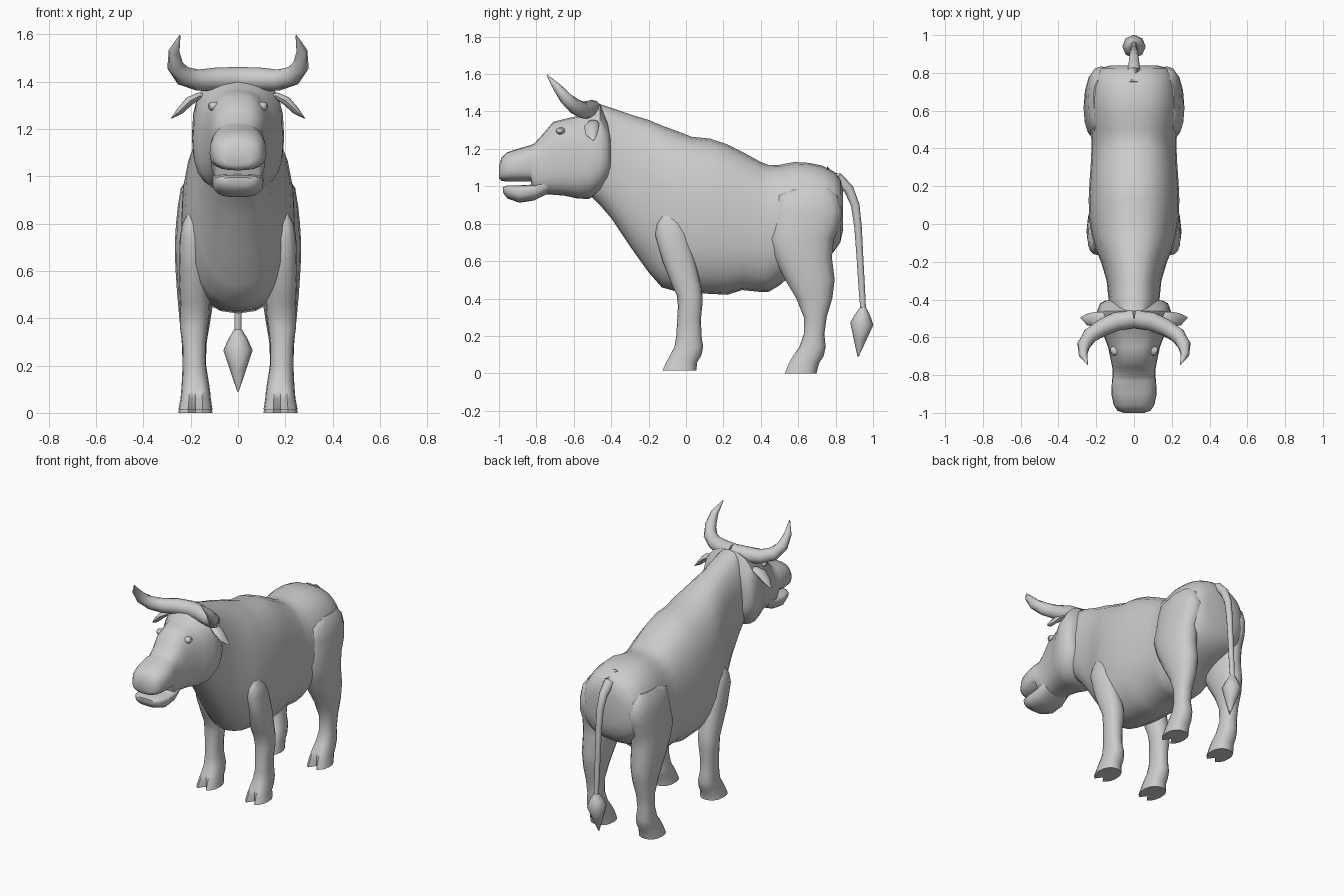
import bpy, bmesh, math
from mathutils import Vector

hide = bpy.data.materials.new("grey_hide")
hide.diffuse_color = (0.6, 0.6, 0.6, 1)


def power(v, n):
    return math.copysign(abs(v) ** (2 / n), v)


def skin(name, rings, mirror=False, sharp=45):
    """Bridge a list of point rings into one closed smooth mesh."""
    bm = bmesh.new()
    loops = [[bm.verts.new(p) for p in ring] for ring in rings]
    n = len(loops[0])
    for a, b in zip(loops, loops[1:]):
        for i in range(n):
            j = (i + 1) % n
            bm.faces.new((a[i], a[j], b[j], b[i]))
    bm.faces.new(loops[0])
    bm.faces.new(loops[-1])
    bmesh.ops.recalc_face_normals(bm, faces=bm.faces)
    me = bpy.data.meshes.new(name)
    bm.to_mesh(me)
    bm.free()
    me.materials.append(hide)
    me.shade_smooth()
    me.set_sharp_from_angle(angle=math.radians(sharp))
    ob = bpy.data.objects.new(name, me)
    bpy.context.collection.objects.link(ob)
    if mirror:
        mod = ob.modifiers.new("mirror", 'MIRROR')
        mod.use_mirror_merge = False
    return ob


def upright_rings(stations, n=2.3, mid=0.5, seg=24):
    """Stations (y, bottom, top, half width) become upright cross-sections."""
    rings = []
    for y, lo, hi, w in stations:
        zm = lo + (hi - lo) * mid
        ring = []
        for i in range(seg):
            t = math.tau * i / seg
            s = power(math.sin(t), n)
            z = zm + s * ((hi - zm) if s > 0 else (zm - lo))
            ring.append((w * power(math.cos(t), n), y, z))
        rings.append(ring)
    return rings


def leg_rings(stations, seg=16):
    """Stations (z, y0, y1, x0, x1, notch) become level cross-sections."""
    rings = []
    for z, y0, y1, x0, x1, notch in stations:
        ring = []
        for i in range(seg):
            t = math.tau * i / seg
            x = (x0 + x1) / 2 + (x1 - x0) / 2 * power(math.cos(t), 2.3)
            y = (y0 + y1) / 2 + (y1 - y0) / 2 * power(math.sin(t), 2.3)
            if i == seg * 3 // 4:      # cleft at the front of the hoof
                y += notch
            ring.append((x, y, z))
        rings.append(ring)
    return rings


def tube_rings(path, flat=1.0, seg=10):
    """Path points (x, y, z, radius) become rings across the path."""
    pts = [Vector(p[:3]) for p in path]
    rings = []
    for i, p in enumerate(pts):
        d = (pts[min(i + 1, len(pts) - 1)] - pts[max(i - 1, 0)]).normalized()
        side = Vector((0, 1, 0)) if abs(d.y) < 0.9 else Vector((1, 0, 0))
        side = (side - d * side.dot(d)).normalized()
        up = d.cross(side)
        r = path[i][3]
        rings.append([p + side * r * math.cos(math.tau * k / seg)
                      + up * r * flat * math.sin(math.tau * k / seg)
                      for k in range(seg)])
    return rings


# Trunk with neck, shoulders, belly and rump
skin("body", upright_rings([
    (-0.52, 0.96, 1.38, 0.11), (-0.46, 0.90, 1.44, 0.13),
    (-0.40, 0.83, 1.42, 0.135), (-0.30, 0.68, 1.385, 0.145),
    (-0.20, 0.54, 1.355, 0.175), (-0.13, 0.46, 1.325, 0.205),
    (-0.06, 0.44, 1.30, 0.225), (0.03, 0.43, 1.265, 0.238),
    (0.13, 0.425, 1.255, 0.24), (0.22, 0.42, 1.225, 0.236),
    (0.30, 0.445, 1.185, 0.23), (0.40, 0.435, 1.13, 0.225),
    (0.44, 0.435, 1.115, 0.225), (0.50, 0.47, 1.115, 0.23),
    (0.58, 0.54, 1.13, 0.236), (0.66, 0.58, 1.125, 0.236),
    (0.73, 0.61, 1.11, 0.228), (0.79, 0.65, 1.08, 0.21),
    (0.825, 0.70, 1.04, 0.18), (0.84, 0.77, 0.98, 0.12)], n=2.35, mid=0.46))

# Head and upper muzzle, stepping up over the open mouth
skin("head", upright_rings([
    (-0.405, 1.06, 1.30, 0.15), (-0.42, 1.02, 1.36, 0.18),
    (-0.46, 0.965, 1.44, 0.195), (-0.52, 0.932, 1.42, 0.19),
    (-0.58, 0.935, 1.375, 0.165), (-0.65, 0.95, 1.36, 0.138),
    (-0.71, 0.955, 1.345, 0.125), (-0.76, 0.955, 1.285, 0.115),
    (-0.81, 0.96, 1.23, 0.114), (-0.83, 1.025, 1.22, 0.117),
    (-0.90, 1.025, 1.20, 0.12), (-0.96, 1.025, 1.18, 0.107),
    (-0.988, 1.03, 1.15, 0.088), (-1.0, 1.045, 1.11, 0.055)],
    n=2.6, mid=0.42))

# Lower jaw
skin("jaw", upright_rings([
    (-0.978, 0.965, 0.995, 0.06), (-0.955, 0.935, 1.005, 0.09),
    (-0.89, 0.912, 1.005, 0.107), (-0.81, 0.925, 1.01, 0.108),
    (-0.74, 0.96, 1.05, 0.10)], n=2.8, mid=0.7))

# Eyes set into the sides of the head
skin("eye", tube_rings([
    (0.09, -0.67, 1.295, 0.026), (0.113, -0.672, 1.297, 0.024),
    (0.124, -0.674, 1.298, 0.013)], flat=0.8), mirror=True)

# Horns meeting across the top of the head
skin("horn", tube_rings([
    (0.0, -0.50, 1.412, 0.05), (0.09, -0.515, 1.41, 0.05),
    (0.17, -0.55, 1.407, 0.045), (0.232, -0.59, 1.425, 0.042),
    (0.266, -0.64, 1.468, 0.035), (0.27, -0.69, 1.53, 0.023),
    (0.246, -0.743, 1.595, 0.003)], seg=12), mirror=True)

# Drooping ears
skin("ear", tube_rings([
    (0.12, -0.49, 1.335, 0.022), (0.165, -0.495, 1.34, 0.03),
    (0.205, -0.505, 1.318, 0.04), (0.245, -0.505, 1.277, 0.032),
    (0.282, -0.495, 1.245, 0.004)], flat=0.5), mirror=True)

# Front legs with cloven hooves
skin("front_leg", leg_rings([
    (0.84, -0.13, -0.06, 0.17, 0.215, 0), (0.80, -0.155, -0.02, 0.14, 0.236, 0),
    (0.74, -0.165, 0.01, 0.14, 0.246, 0), (0.60, -0.125, 0.05, 0.13, 0.25, 0),
    (0.47, -0.075, 0.08, 0.118, 0.245, 0), (0.42, -0.05, 0.087, 0.12, 0.245, 0),
    (0.36, -0.043, 0.087, 0.128, 0.245, 0), (0.29, -0.047, 0.08, 0.135, 0.236, 0),
    (0.20, -0.052, 0.083, 0.135, 0.234, 0), (0.14, -0.062, 0.092, 0.125, 0.237, 0),
    (0.095, -0.092, 0.082, 0.118, 0.24, 0.01), (0.06, -0.112, 0.06, 0.115, 0.243, 0.03),
    (0.015, -0.132, 0.055, 0.108, 0.252, 0.05)]), mirror=True)

# Hind legs with broad thighs, hocks and cloven hooves
skin("hind_leg", leg_rings([
    (0.99, 0.56, 0.77, 0.13, 0.215, 0), (0.95, 0.485, 0.81, 0.11, 0.242, 0),
    (0.87, 0.46, 0.835, 0.09, 0.255, 0), (0.80, 0.455, 0.825, 0.09, 0.262, 0),
    (0.72, 0.438, 0.79, 0.09, 0.267, 0), (0.62, 0.47, 0.78, 0.09, 0.265, 0),
    (0.50, 0.53, 0.795, 0.10, 0.257, 0), (0.40, 0.59, 0.782, 0.115, 0.248, 0),
    (0.30, 0.63, 0.752, 0.132, 0.238, 0), (0.21, 0.63, 0.74, 0.136, 0.234, 0),
    (0.14, 0.605, 0.747, 0.125, 0.237, 0), (0.09, 0.565, 0.735, 0.118, 0.24, 0.01),
    (0.055, 0.545, 0.712, 0.115, 0.243, 0.03),
    (0.0, 0.522, 0.698, 0.108, 0.252, 0.05)]), mirror=True)

# Tail rooted on the rump
skin("tail", tube_rings([
    (0, 0.74, 1.07, 0.04), (0, 0.81, 1.04, 0.034), (0, 0.87, 0.985, 0.027),
    (0, 0.905, 0.90, 0.023), (0, 0.92, 0.78, 0.02), (0, 0.93, 0.62, 0.018),
    (0, 0.94, 0.45, 0.017), (0, 0.948, 0.33, 0.015)]))

# Pointed tuft at the end of the tail
skin("tail_tuft", tube_rings([
    (0, 0.948, 0.35, 0.018), (0, 0.944, 0.31, 0.042), (0, 0.94, 0.265, 0.062),
    (0, 0.93, 0.18, 0.034), (0, 0.92, 0.09, 0.003)], seg=8))
